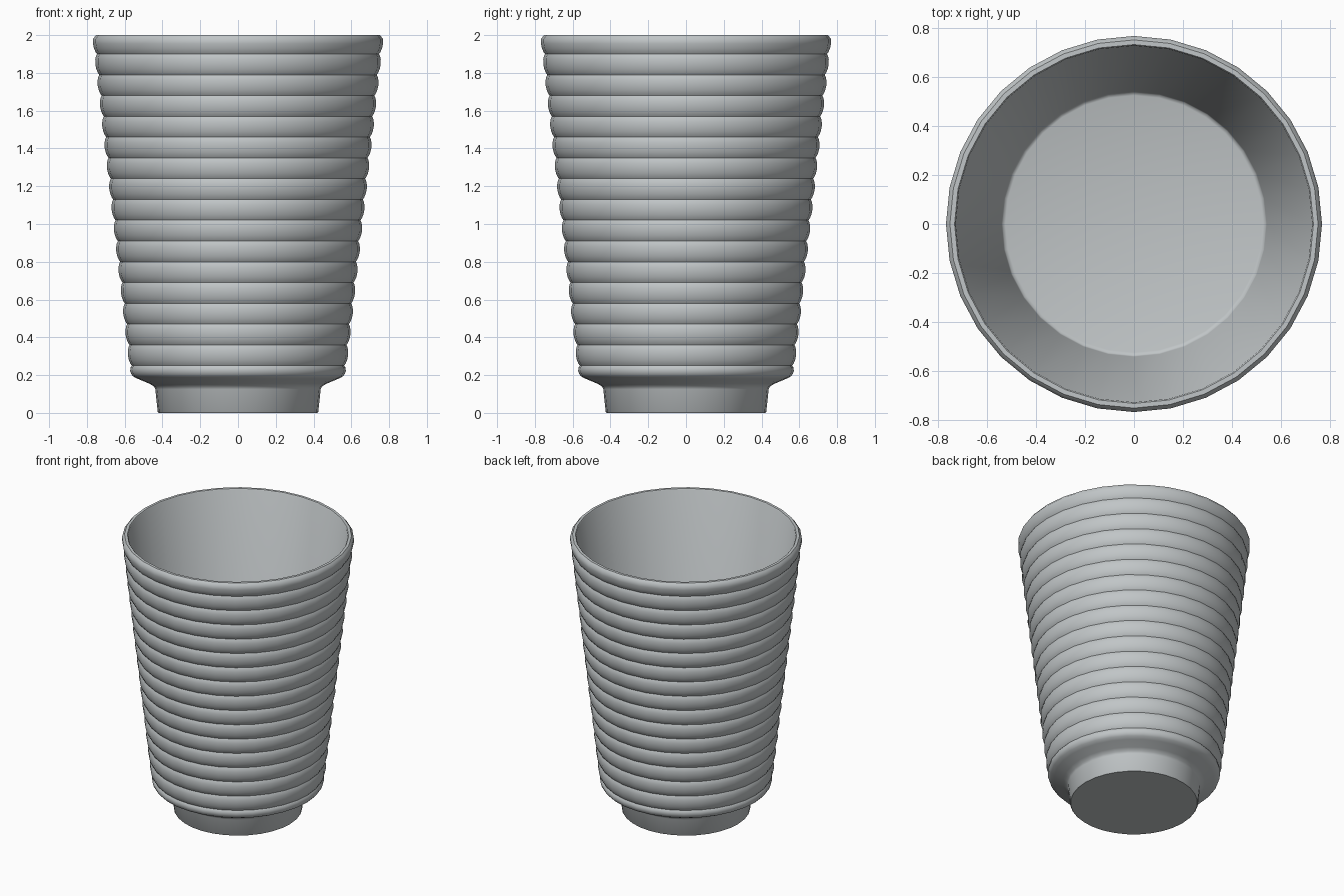
import bpy
import bmesh
import math

if "Cube" in bpy.data.objects:
    bpy.data.objects.remove(bpy.data.objects["Cube"])

SEGMENTS = 32

# Single grey ceramic colour
grey = bpy.data.materials.new("grey_ceramic")
grey.diffuse_color = (0.53, 0.56, 0.57, 1)
grey.use_nodes = True
grey.node_tree.nodes["Principled BSDF"].inputs["Base Color"].default_value = grey.diffuse_color


def lathe(name, profile, segments):
    """Spin an (r, z) profile around the z axis; ends at r = 0 become poles."""
    bm = bmesh.new()
    rings = []
    for r, z in profile:
        if r == 0:
            rings.append([bm.verts.new((0, 0, z))] * segments)
        else:
            rings.append([bm.verts.new((r * math.cos(2 * math.pi * i / segments),
                                        r * math.sin(2 * math.pi * i / segments), z))
                          for i in range(segments)])
    for a, b in zip(rings, rings[1:]):
        for i in range(segments):
            j = (i + 1) % segments
            bm.faces.new(list(dict.fromkeys((a[i], a[j], b[j], b[i]))))
    bmesh.ops.recalc_face_normals(bm, faces=bm.faces)
    mesh = bpy.data.meshes.new(name)
    bm.to_mesh(mesh)
    bm.free()
    mesh.materials.append(grey)
    obj = bpy.data.objects.new(name, mesh)
    bpy.context.collection.objects.link(obj)
    return obj


def groove_radius(z):
    """Tapered outer wall, measured at the bottom of the grooves."""
    return 0.562 + (z - 0.25) * 0.112


# Foot and flared shoulder
profile = [(0, 0), (0.42, 0), (0.425, 0.006), (0.438, 0.125), (0.445, 0.14),
           (0.47, 0.155), (0.53, 0.18), (0.555, 0.193), (0.565, 0.205),
           (0.571, 0.222), (0.569, 0.24)]

# Sixteen rounded ribs up the wall
PITCH = 0.11
for k in range(16):
    z0 = 0.25 + k * PITCH
    for t in (0, 0.1, 0.27, 0.5, 0.73, 0.9):
        z = z0 + t * PITCH
        if z < 1.985:
            profile.append((groove_radius(z) + 0.015 * math.sin(math.pi * t) ** 0.7, z))

# Rim, tapered inside wall and flat floor
profile += [(0.757, 1.993), (0.752, 2.0), (0.733, 2.0), (0.728, 1.993),
            (0.542, 0.245), (0.537, 0.234), (0.525, 0.23), (0, 0.23)]

cup = lathe("ribbed_cup", profile, SEGMENTS)

# Smooth shading with crisp foot and rim edges
bpy.context.view_layer.objects.active = cup
cup.select_set(True)
bpy.ops.object.shade_smooth_by_angle(angle=math.radians(50))
